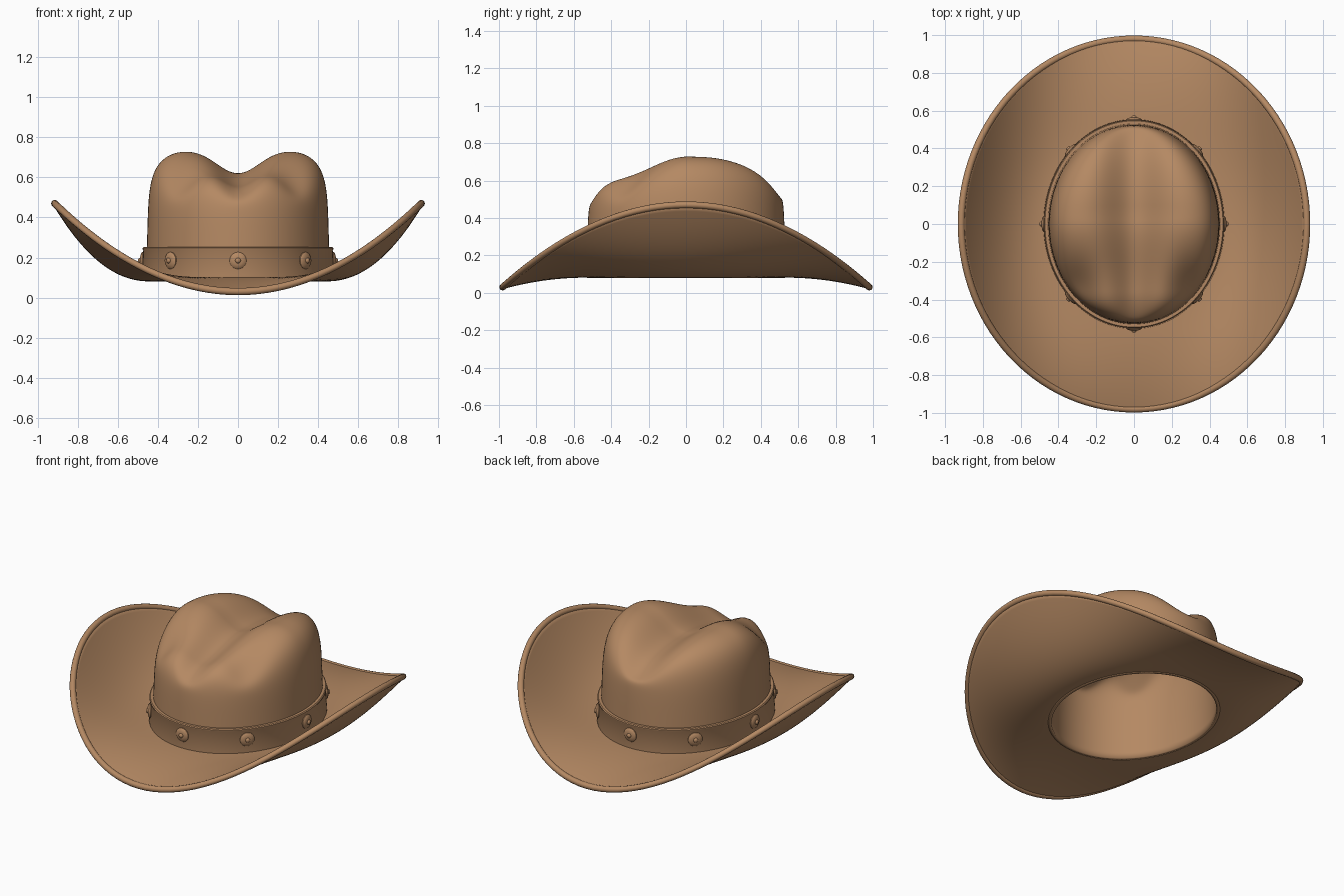
import bpy, bmesh, math
from mathutils import Vector

if "Cube" in bpy.data.objects:
    bpy.data.objects.remove(bpy.data.objects["Cube"])

felt = bpy.data.materials.new("tan_leather")
felt.diffuse_color = (0.46, 0.25, 0.125, 1)
felt.use_nodes = True
felt.node_tree.nodes["Principled BSDF"].inputs["Base Color"].default_value = felt.diffuse_color
SEG = 112
A, B = 0.455, 0.53          # crown half width and half depth


def smooth(lo, hi, v):
    t = max(0.0, min(1.0, (v - lo) / (hi - lo)))
    return t * t * (3 - 2 * t)


def finish(ob, angle=40):
    ob.data.materials.append(felt)
    bpy.ops.object.select_all(action='DESELECT')
    ob.select_set(True)
    bpy.context.view_layer.objects.active = ob
    bpy.ops.object.shade_smooth_by_angle(angle=math.radians(angle))
    return ob


def loft(name, rings, func, closed=False, cap=None, thickness=0, offset=-1):
    """Surface of rings around z; func(ring, angle) gives a point."""
    bm = bmesh.new()
    grid = [[bm.verts.new(func(i, 2 * math.pi * j / SEG)) for j in range(SEG)]
            for i in range(rings)]
    for i in range(rings if closed else rings - 1):
        lo, hi = grid[i], grid[(i + 1) % rings]
        for j in range(SEG):
            k = (j + 1) % SEG
            bm.faces.new((lo[j], lo[k], hi[k], hi[j]))
    if cap:
        top = bm.verts.new(cap)
        for j in range(SEG):
            bm.faces.new((grid[-1][j], grid[-1][(j + 1) % SEG], top))
    if closed:
        bmesh.ops.recalc_face_normals(bm, faces=bm.faces[:])
    me = bpy.data.meshes.new(name)
    bm.to_mesh(me)
    bm.free()
    ob = bpy.data.objects.new(name, me)
    bpy.context.collection.objects.link(ob)
    finish(ob)
    if thickness:
        m = ob.modifiers.new("thickness", 'SOLIDIFY')
        m.thickness, m.offset = thickness, offset
    return ob


# Crown: rounded dome, lower at the front, with a long crease and front pinches
def crown_shape(x, y, z):
    f = max(0.0, (z - 0.25) / 0.49)
    top = 0.742 - 0.095 * smooth(-0.02, 0.36, -y) - 0.03 * smooth(0.1, 0.5, y)
    front = smooth(-0.1, 0.4, -y)
    sigma = 0.11 - 0.035 * front
    crease = (0.125 - 0.045 * front) * math.exp(-0.5 * (x / sigma) ** 2)
    pinch = 0.055 * math.exp(-((abs(x) - 0.30) / 0.10) ** 2 - ((y + 0.36) / 0.14) ** 2)
    znew = z if z <= 0.25 else 0.25 + f * (top - 0.25)
    return (x, y, znew - (crease + pinch) * smooth(0.45, 0.95, f))


CR, N = 56, 5.0


def crown_pt(i, a):
    if i < 4:
        r, z = 1.0, 0.08 + 0.17 * i / 4
    else:
        p = 0.5 * math.pi * (i - 4) / (CR - 4)
        c, s = math.cos(p), math.sin(p)
        rho = (c ** N + s ** N) ** (-1 / N)
        r, z = rho * c * (1 - 0.03 * rho * s), 0.25 + 0.49 * rho * s
    return crown_shape(A * r * math.cos(a), B * r * math.sin(a), z)


loft("crown", CR, crown_pt, cap=crown_shape(0, 0, 0.74), thickness=0.02)


# Brim: flat near the crown, sides curled up, front and back dipping
def brim_pt(t, a):
    c, s = math.cos(a), math.sin(a)
    edge = 0.03 + 0.44 * c * c
    z = 0.092 + (edge - 0.092) * t ** 2.1
    return Vector(((A - 0.012 + (0.927 - A) * t) * c, (B - 0.012 + (0.992 - B) * t) * s, z))


BR = 28
loft("brim", BR, lambda i, a: brim_pt(i / (BR - 1), a), thickness=0.022, offset=0)


# Rolled binding along the brim edge
def binding_pt(i, a):
    p = brim_pt(1, a)
    q = 2 * math.pi * i / 12
    out = Vector((math.cos(a), math.sin(a), 0))
    return p + out * 0.018 * math.cos(q) + Vector((0, 0, 0.018 * math.sin(q)))


loft("brim_binding", 12, binding_pt, closed=True)

# Hat band, slightly wider at the bottom, with a thin piped top edge
BAND = [(-0.006, 0.095), (0.022, 0.095), (0.024, 0.11), (0.018, 0.235),
        (0.021, 0.24), (0.021, 0.248), (0.016, 0.253), (-0.006, 0.253)]
loft("hat_band", len(BAND), lambda i, a: ((A + BAND[i][0]) * math.cos(a),
     (B + BAND[i][0]) * math.sin(a), BAND[i][1]), closed=True)

# Domed studs around the band
STUD = [(0.042, -0.006), (0.042, 0.004), (0.036, 0.010), (0.022, 0.014),
        (0.014, 0.015), (0.012, 0.021), (0.007, 0.025)]
for n in range(8):
    a = math.pi * n / 4
    pos = Vector(((A + 0.019) * math.cos(a), (B + 0.019) * math.sin(a), 0.185))
    normal = Vector((math.cos(a) / A, math.sin(a) / B, 0)).normalized()
    bm = bmesh.new()
    loops = [[bm.verts.new((r * math.cos(k * math.pi / 12), r * math.sin(k * math.pi / 12), h))
              for k in range(24)] for r, h in STUD]
    for lo, hi in zip(loops, loops[1:]):
        for k in range(24):
            m = (k + 1) % 24
            bm.faces.new((lo[k], lo[m], hi[m], hi[k]))
    bm.faces.new(loops[-1])
    bm.faces.new(loops[0][::-1])
    me = bpy.data.meshes.new("stud")
    bm.to_mesh(me)
    bm.free()
    stud = bpy.data.objects.new("stud_%d" % (n + 1), me)
    bpy.context.collection.objects.link(stud)
    stud.location = pos
    stud.rotation_euler = normal.to_track_quat('Z', 'Y').to_euler()
    finish(stud)
